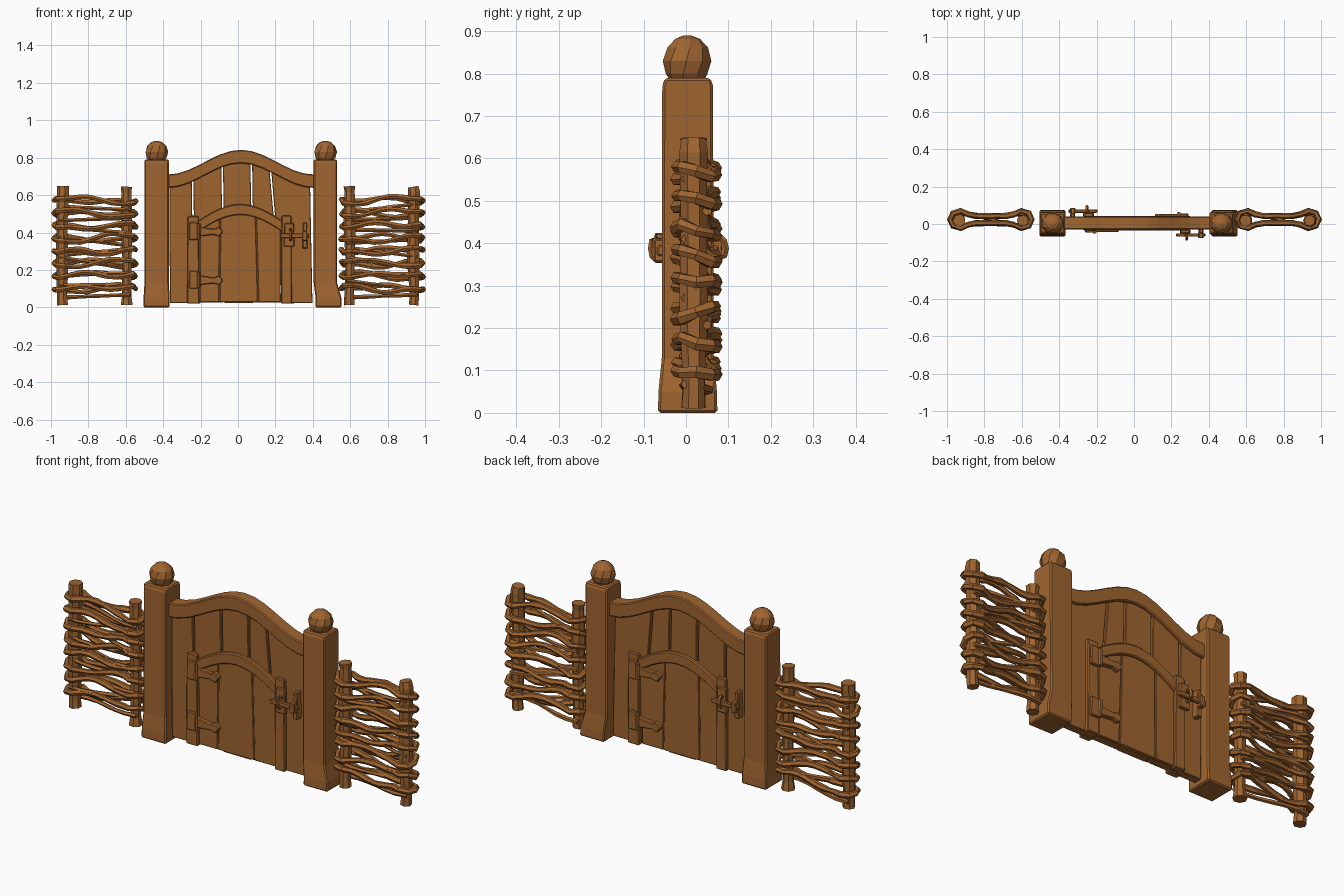
import bpy, bmesh, math, random
from mathutils import Vector

random.seed(4)
if "Cube" in bpy.data.objects:
    bpy.data.objects.remove(bpy.data.objects["Cube"])

wood = bpy.data.materials.new("brown_wood")
wood.use_nodes = True
wood.diffuse_color = (0.35, 0.13, 0.03, 1)
wood.node_tree.nodes["Principled BSDF"].inputs["Base Color"].default_value = (0.35, 0.13, 0.03, 1)


def make(name, verts, faces, bevel=0.0):
    """Flat shaded object with optional worn edges."""
    mesh = bpy.data.meshes.new(name)
    mesh.from_pydata([tuple(v) for v in verts], [], faces)
    bm = bmesh.new()
    bm.from_mesh(mesh)
    bmesh.ops.recalc_face_normals(bm, faces=bm.faces)
    bm.to_mesh(mesh)
    bm.free()
    mesh.materials.append(wood)
    ob = bpy.data.objects.new(name, mesh)
    bpy.context.collection.objects.link(ob)
    if bevel:
        mod = ob.modifiers.new("worn_edges", "BEVEL")
        mod.width, mod.segments = bevel, 1
        mod.limit_method, mod.angle_limit = "ANGLE", math.radians(50)
    return ob


def loft(name, rings, bevel=0.0, closed=False):
    """Skin a list of rings; cap the ends unless the path is closed."""
    n, m = len(rings[0]), len(rings)
    faces = []
    for i in range(m if closed else m - 1):
        j = (i + 1) % m
        for k in range(n):
            l = (k + 1) % n
            faces.append((i * n + k, i * n + l, j * n + l, j * n + k))
    if not closed:
        faces += [tuple(range(n)), tuple(range((m - 1) * n, m * n))]
    return make(name, [v for r in rings for v in r], faces, bevel)


def prism(name, outline, y0, y1, bevel=0.004):
    """Extrude an x-z outline through the depth."""
    return loft(name, [[(x, y, z) for x, z in outline] for y in (y0, y1)], bevel)


def tube(name, path, radius, sides=6, closed=False):
    """Uneven stick along a path."""
    rings, m = [], len(path)
    for i, p in enumerate(path):
        a = path[(i - 1) % m] if closed else path[max(i - 1, 0)]
        b = path[(i + 1) % m] if closed else path[min(i + 1, m - 1)]
        d = (b - a).normalized()
        ref = Vector((0, 1, 0)) if abs(d.z) > 0.8 else Vector((0, 0, 1))
        u = d.cross(ref).normalized()
        v = u.cross(d)
        r = radius * random.uniform(0.82, 1.15)
        rings.append([p + r * (math.cos(t) * u + math.sin(t) * v)
                      for t in (2 * math.pi * k / sides for k in range(sides))])
    return loft(name, rings, closed=closed)


# Gate posts with flared feet and round knobs
def gate_post(label, top, foot):
    levels = [(foot, 0.07, 0.0), (foot, 0.069, 0.05), (top, 0.061, 0.13),
              (top, 0.06, 0.77), (top, 0.054, 0.79)]
    rings = []
    for (x0, x1), d, z in levels:
        rings.append([(x0, 0.004 - d, z), (x1, 0.004 - d, z), (x1, 0.004 + d, z), (x0, 0.004 + d, z)])
    loft(label + "_gate_post", rings, 0.006)
    cx = (top[0] + top[1]) / 2
    knob = []
    for r, z in [(0.04, 0.78), (0.054, 0.8), (0.062, 0.83), (0.052, 0.862), (0.032, 0.882), (0.01, 0.89)]:
        knob.append([(cx + r * math.cos(k * math.pi / 4.5 + z * 5), 0.003 + 0.94 * r * math.sin(k * math.pi / 4.5 + z * 5), z)
                     for k in range(9)])
    loft(label + "_post_knob", knob)


gate_post("right", (-0.5, -0.37), (-0.505, -0.365))
gate_post("left", (0.405, 0.53), (0.415, 0.553))


# Main gate: slightly splayed planks under a curved top beam
def arch(x):
    return 0.71 + 0.066 * (1 + math.cos(math.pi * (x - 0.015) / 0.39))


def door_arch(x):
    return 0.452 + 0.1 * math.cos(math.pi / 2 * (x - 0.012) / 0.24)


def steps(a, b, n):
    return [a + (b - a) * i / n for i in range(n + 1)]


def band(name, curve, x0, x1, thick, y0, y1):
    xs = steps(x0, x1, 14)
    rings = [[(x, y0, curve(x)), (x, y1, curve(x)), (x, y1, curve(x) - thick), (x, y0, curve(x) - thick)]
             for x in xs]
    return loft(name, rings, 0.005)


edges = [(-0.366, -0.372), (-0.235, -0.243), (-0.075, -0.085), (0.085, 0.07), (0.235, 0.17), (0.4, 0.39)]
for i, ((b0, t0), (b1, t1)) in enumerate(zip(edges, edges[1:])):
    z = 0.022 + 0.004 * (i % 2)
    tops = [(x, arch(x) - 0.03) for x in steps(t1 - 0.005, t0 + 0.005, 4)]
    prism(f"gate_plank_{i + 1}", [(b0 + 0.002, z), (b1 - 0.002, z)] + tops, -0.016, 0.026, 0.003)
band("gate_top_beam", arch, -0.38, 0.41, 0.072, -0.03, 0.04)

# Small door planks, showing on both faces of the gate
cuts = [(-0.205, -0.205), (-0.1, -0.095), (0.108, 0.095), (0.23, 0.23)]
for i, ((b0, t0), (b1, t1)) in enumerate(zip(cuts, cuts[1:])):
    tops = [(x, door_arch(x) - 0.03) for x in steps(t1 - 0.002, t0 + 0.002, 4)]
    prism(f"door_plank_{i + 1}", [(b0 + 0.002, 0.028), (b1 - 0.002, 0.028)] + tops, -0.021, 0.031, 0.003)


# Door frame and ironwork; the back is the front turned half round
def door_side(label, turned):
    def pt(x, y, z):
        return Vector((0.03 - x, 0.01 - y, z)) if turned else Vector((x, y, z))

    def plate(name, outline, y0, y1, bevel=0.004):
        loft(f"{label}_{name}", [[pt(x, y, z) for x, z in outline] for y in (y0, y1)], bevel)

    def block(name, x0, x1, z0, z1, y0, y1):
        plate(name, [(x0, z0), (x1, z0), (x1 - 0.003, z1), (x0 + 0.003, z1)], y0, y1)

    block("hinge_stile", -0.272, -0.207, 0.02, 0.487, -0.034, 0.0)
    block("latch_stile", 0.23, 0.288, 0.02, 0.49, -0.034, 0.0)
    rings = []
    for x in steps(-0.215, 0.238, 12):
        h = door_arch(x)
        rings.append([pt(x, y, z) for y, z in ((-0.034, h), (0, h), (0, h - 0.058), (-0.034, h - 0.058))])
    loft(label + "_door_arch", rings, 0.005)

    # Strap hinges
    for i, z in enumerate((0.145, 0.405)):
        block(f"hinge_plate_{i + 1}", -0.262, -0.212, z - 0.045, z + 0.05, -0.046, -0.03)
        plate(f"hinge_strap_{i + 1}", [(-0.225, z - 0.028), (-0.13, z - 0.017), (-0.1, z - 0.027),
              (-0.08, z), (-0.1, z + 0.024), (-0.13, z + 0.014), (-0.225, z + 0.028)], -0.043, -0.018)
        tube(f"{label}_hinge_pin_{i + 1}", [pt(-0.21, -0.043, z - 0.04), pt(-0.21, -0.043, z + 0.042)], 0.011)

    # Sliding latch, keeper and pull ring
    block("latch_plate", 0.245, 0.302, 0.325, 0.45, -0.05, -0.03)
    block("latch_bar", 0.225, 0.382, 0.37, 0.395, -0.068, -0.05)
    block("latch_keeper", 0.345, 0.372, 0.315, 0.453, -0.05, -0.012)
    block("keeper_clasp", 0.342, 0.372, 0.355, 0.41, -0.076, -0.045)
    ring = []
    for k in range(10):
        a = k * math.pi / 5
        ring.append(pt(0.282, -0.062 + 0.021 * math.cos(a), 0.388 + 0.03 * math.sin(a)))
    tube(label + "_latch_ring", ring, 0.008, 5, True)


door_side("front", False)
door_side("back", True)


# Woven hurdles: two stakes, looping withies and loose twigs
def hurdle(label, cx):
    cy = 0.024
    for i, (dx, top) in enumerate(((-0.172, 0.648), (0.172, 0.645))):
        path = [Vector((cx + dx + random.uniform(-0.004, 0.004), cy - 0.006, z))
                for z in (0.012, 0.06, 0.25, 0.45, top - 0.03, top)]
        tube(f"{label}_stake_{i + 1}", path, 0.031, 7)

    def half_width(u):
        return 0.019 + 0.027 * math.exp(-((abs(u) - 0.77) / 0.2) ** 2)

    us = steps(-0.93, 0.93, 10)
    for i, z0 in enumerate(steps(0.103, 0.57, 7)):
        path = []
        for side, row in ((-1, us), (1, us[::-1])):
            phase, swing = random.uniform(0, 6.3), random.uniform(0.012, 0.024)
            lean = side * random.choice((-1, 1)) * 0.012
            end = row[0] / abs(row[0])
            path.append(Vector((cx + 0.218 * end, cy, z0 + random.uniform(-0.008, 0.008))))
            for u in row:
                free = max(0, 1 - u * u)
                z = z0 + lean * u + free * swing * math.sin(phase + 3 * u)
                path.append(Vector((cx + 0.218 * u, cy + side * half_width(u), z)))
        tube(f"{label}_withy_{i + 1}", path, 0.015, 6, True)

    for i, z0 in enumerate(steps(0.06, 0.53, 8)):
        slope = random.uniform(-0.035, 0.035) if i else 0.008
        side = 1 if i % 2 else -1
        path = [Vector((cx + 0.2 * u, cy + side * 0.03 * math.sin(2.2 * u), z0 + slope * u))
                for u in steps(-0.95, 0.95, 6)]
        tube(f"{label}_twig_{i + 1}", path, 0.011, 5)


hurdle("right_hurdle", -0.765)
hurdle("left_hurdle", 0.77)
